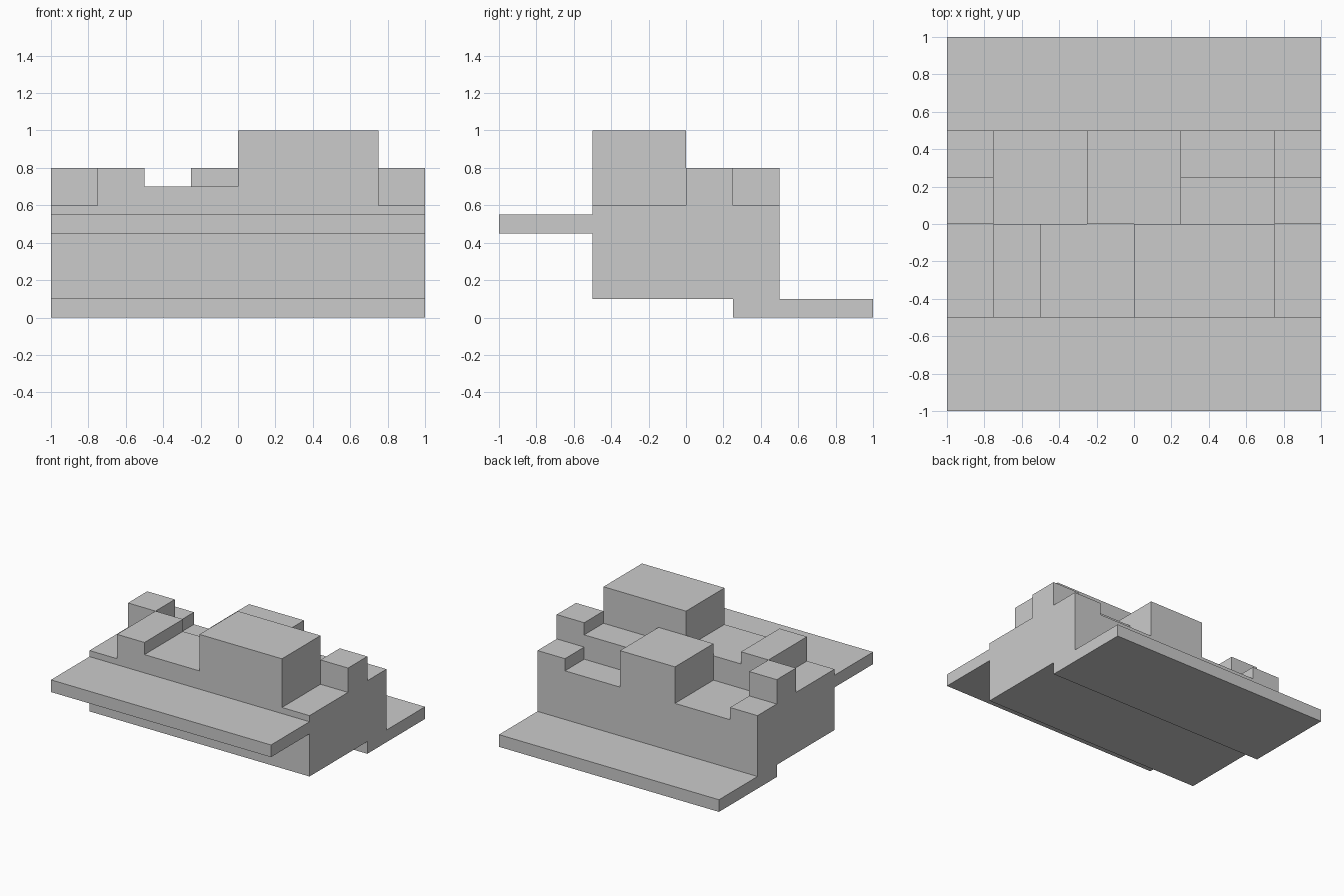
import bpy, bmesh, math

if "Cube" in bpy.data.objects:
    bpy.data.objects.remove(bpy.data.objects["Cube"])


def prism(name, profile, x0, x1):
    """Extrude a (y, z) outline along x from x0 to x1."""
    bm = bmesh.new()
    face = bm.faces.new([bm.verts.new((x0, y, z)) for y, z in profile])
    ext = bmesh.ops.extrude_face_region(bm, geom=[face])
    for v in ext["geom"]:
        if isinstance(v, bmesh.types.BMVert):
            v.co.x = x1
    bmesh.ops.recalc_face_normals(bm, faces=bm.faces[:])
    mesh = bpy.data.meshes.new(name)
    bm.to_mesh(mesh)
    bm.free()
    obj = bpy.data.objects.new(name, mesh)
    bpy.context.collection.objects.link(obj)
    return obj


# Main wall with the front ledge and back foot as one cross-section
body = prism("stepped_wall", [
    (-1, .45), (-.5, .45), (-.5, .1), (.25, .1), (.25, 0), (1, 0), (1, .1),
    (.5, .1), (.5, .5), (0, .5), (0, .6), (-.5, .6), (-.5, .55), (-1, .55)], -1, 1)

# Raised blocks on top: x0, x1, y0, y1, top height
blocks = [
    (-.75, -.5, -.5, 0, .8),      # front row
    (-.5, 0, -.5, 0, .7),
    (0, .75, -.5, 0, 1),
    (-.25, .25, 0, .5, .8),       # back row
    (.25, .75, 0, .25, .7),
]
for x0, x1 in ((-1, -.75), (.75, 1)):   # matching back corners
    blocks += [(x0, x1, .25, .5, .6), (x0, x1, 0, .25, .8)]

# Fuse the blocks into the wall
bpy.context.view_layer.objects.active = body
for x0, x1, y0, y1, top in blocks:
    base = .6 if y0 < 0 else .5
    block = prism("block", [(y0, base), (y1, base), (y1, top), (y0, top)], x0, x1)
    mod = body.modifiers.new("fuse", "BOOLEAN")
    mod.operation, mod.solver, mod.object = "UNION", "EXACT", block
    bpy.ops.object.modifier_apply(modifier=mod.name)
    bpy.data.objects.remove(block)

# Merge coplanar faces
bm = bmesh.new()
bm.from_mesh(body.data)
bmesh.ops.remove_doubles(bm, verts=bm.verts[:], dist=1e-5)
bmesh.ops.dissolve_limit(bm, angle_limit=math.radians(1),
                         verts=bm.verts[:], edges=bm.edges[:])
bm.to_mesh(body.data)
bm.free()
